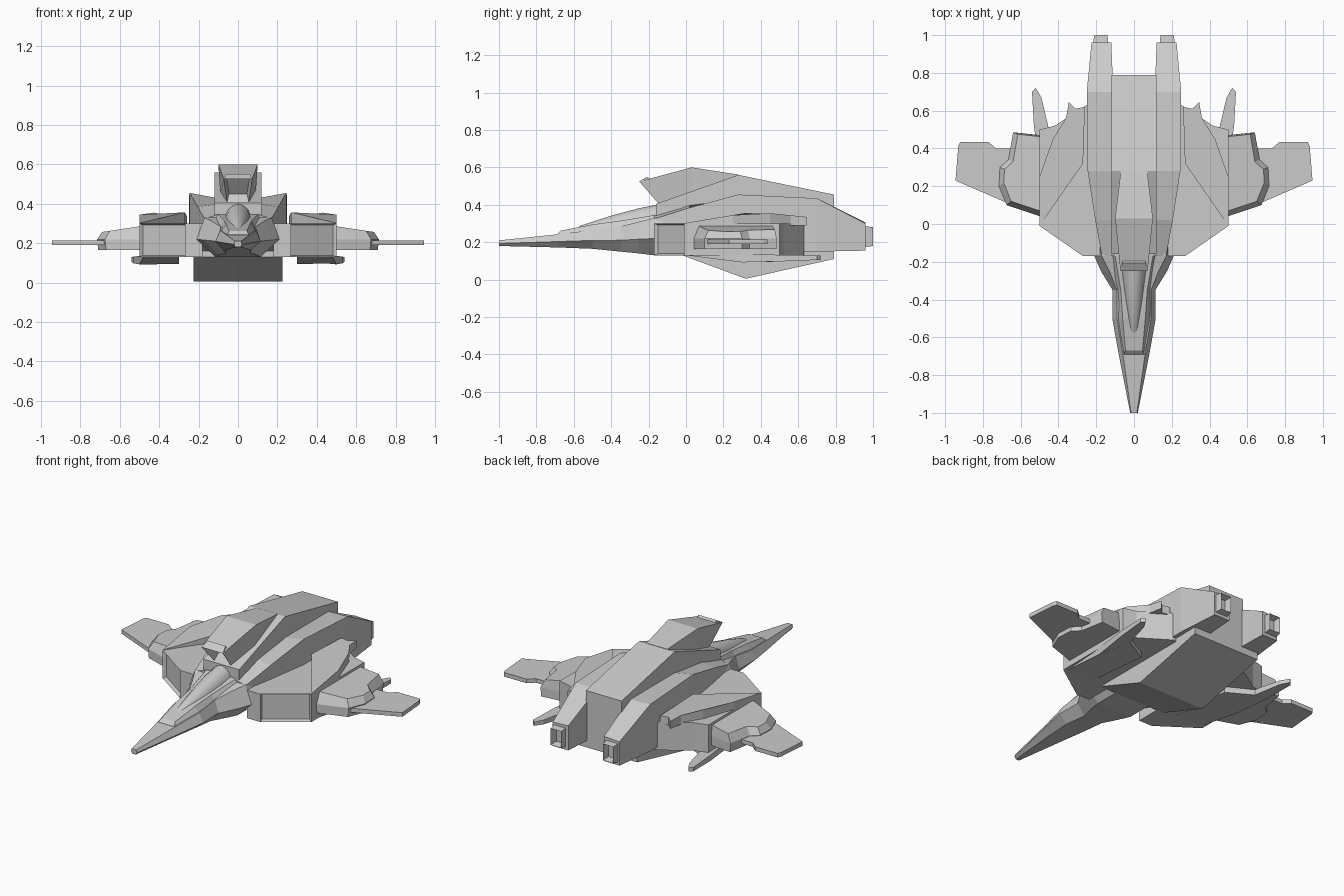
import bpy, bmesh
from mathutils import Vector

cube = bpy.data.objects.get("Cube")
if cube:
    bpy.data.objects.remove(cube)

hull = bpy.data.materials.new("hull_grey")
hull.use_nodes = True
GREY = (0.6, 0.6, 0.6, 1)
hull.diffuse_color = GREY
hull.node_tree.nodes["Principled BSDF"].inputs["Base Color"].default_value = GREY


def loft(name, rings, mirror=False, recess=None, smooth=False):
    """Skin equal-length rings of points, cap both ends, optionally recess
    the faces pointing along recess = (direction, rim, depth)."""
    bm = bmesh.new()
    rows = [[bm.verts.new(p) for p in ring] for ring in rings]
    count = len(rows[0])
    for a, b in zip(rows, rows[1:]):
        for i in range(count):
            j = (i + 1) % count
            bm.faces.new((a[i], a[j], b[j], b[i]))
    bm.faces.new(rows[0])
    bm.faces.new(rows[-1])
    bmesh.ops.recalc_face_normals(bm, faces=bm.faces)
    if recess:
        direction, rim, depth = recess
        bm.normal_update()
        aim = Vector(direction).normalized()
        for face in [f for f in bm.faces if f.normal.dot(aim) > 0.9]:
            bmesh.ops.inset_individual(bm, faces=[face], thickness=rim)
            bmesh.ops.translate(bm, verts=face.verts, vec=-aim * depth)
    mesh = bpy.data.meshes.new(name)
    bm.to_mesh(mesh)
    bm.free()
    mesh.materials.append(hull)
    obj = bpy.data.objects.new(name, mesh)
    bpy.context.collection.objects.link(obj)
    if mirror:
        obj.modifiers.new("Mirror", 'MIRROR')
    if smooth:
        bpy.ops.object.select_all(action='DESELECT')
        obj.select_set(True)
        bpy.context.view_layer.objects.active = obj
        bpy.ops.object.shade_smooth_by_angle(angle=0.7)
    return obj


def plate(name, outline, low, high, recess=None):
    """Mirrored slab over an xy outline; low and high are functions of y."""
    return loft(name, [[(x, y, low(y)) for x, y in outline],
                       [(x, y, high(y)) for x, y in outline]], True, recess)


def slab(name, profile, half):
    """Extrude a side profile (y, z) across the centre line."""
    return loft(name, [[(s * half, y, z) for y, z in profile] for s in (-1, 1)])


def flat(z):
    return lambda y: z


def box_ring(y, x0, x1, z0, z1, z2):
    """Four-sided section; z1 is the inner and z2 the outer top height."""
    return [(x0, y, z0), (x1, y, z0), (x1, y, z2), (x0, y, z1)]


def hull_ring(y, half, bottom, top, top_half):
    """Six-sided fuselage section with a flat top and keel."""
    mid = bottom + (top - bottom) * 0.45
    right = [(half * 0.55, y, bottom), (half, y, mid), (top_half, y, top)]
    return right + [(-x, y, z) for x, y, z in reversed(right)]


# Nose and forward fuselage
loft("nose_fuselage", [hull_ring(*s) for s in (
    (-1.0, .02, .18, .21, .015), (-.68, .083, .172, .243, .06),
    (-.5, .115, .165, .265, .09), (-.35, .113, .15, .285, .09),
    (-.25, .175, .14, .31, .13), (-.17, .21, .13, .33, .17),
    (.1, .21, .13, .33, .17))])

# Raised deck around the cockpit
loft("cockpit_deck", [hull_ring(*s) for s in (
    (-.69, .06, .2, .243, .055), (-.67, .065, .2, .262, .045),
    (-.5, .1, .2, .295, .06), (-.35, .1, .2, .315, .07),
    (-.17, .16, .2, .345, .1), (.1, .17, .2, .36, .1))])

# Rounded canopy
arc = [Vector((1, 0)), Vector((.92, .38)), Vector((.71, .71)), Vector((.38, .92))]
dome = arc + [Vector((0, 1))] + [Vector((-v.x, v.y)) for v in reversed(arc)]
loft("canopy", [[(v.x * half, y, base + v.y * (top - base)) for v in dome]
                for y, half, base, top in (
    (-.585, .022, .25, .275), (-.56, .03, .25, .29), (-.4, .052, .27, .342),
    (-.25, .068, .3, .382), (-.13, .072, .3, .405), (0, .07, .3, .42))], smooth=True)

# Central spine and wide belly
slab("central_spine", [(-.16, .2), (-.16, .405), (.28, .56), (.79, .455),
                       (.79, .11), (.32, .1), (0, .13)], .12)
slab("belly_hull", [(-.02, .13), (.32, .005), (.79, .11), (.79, .3), (-.02, .3)], .225)

# Dorsal scoop with an open mouth
loft("dorsal_scoop", [
    [(-.055, -.15, .41), (.055, -.15, .41), (.072, -.25, .525), (-.072, -.25, .525)],
    [(-.09, .03, .45), (.09, .03, .45), (.1, .03, .6), (-.1, .03, .6)],
    [(-.07, .28, .53), (.07, .28, .53), (.07, .28, .562), (-.07, .28, .562)]],
    recess=((0, -.75, -.65), .014, .05))

# Engine nacelles and nozzles
loft("engine_nacelle", [box_ring(*s) for s in (
    (-.17, .1, .17, .2, .345, .325), (.02, .1, .205, .15, .4, .385),
    (.28, .11, .245, .15, .43, .455), (.7, .11, .25, .15, .43, .435),
    (.96, .12, .225, .155, .305, .3))], True)
loft("engine_nozzle", [box_ring(*s) for s in (
    (.93, .135, .22, .17, .29, .29), (1.0, .14, .21, .18, .28, .28))],
    True, ((0, 1, 0), .014, .04))

# Inner wing boxes with framed intake and exhaust
INTAKE = (.57, -.82, 0)
plate("inner_wing_box", [(.18, -.17), (.27, -.17), (.5, -.01), (.5, .5),
                         (.42, .52), (.25, .63), (.18, .63)],
      flat(.13), flat(.3), (INTAKE, .012, .02))

# Blades lying over and under the wing boxes
plate("upper_blade", [(.5, -.01), (.5, .25), (.43, .45), (.36, .56), (.345, .645),
                      (.31, .61), (.26, .62), (.27, .32)],
      flat(.29), lambda y: .3 + .06 * min(1, (y + .02) / .36) - .1 * max(0, y - .4))
plate("lower_blade", [(.3, 0), (.48, 0), (.5, .3), (.53, .52), (.54, .7), (.52, .72),
                      (.49, .67), (.45, .5), (.3, .42)],
      lambda y: .13 - .04 * min(1, y / .32) + .04 * max(0, y - .32),
      lambda y: .135 - .02 * max(0, y - .4))

# Mid-wing pods, bevelled toward the top
pod = [(.49, .04), (.67, .1), (.71, .2), (.705, .3), (.66, .34), (.635, .485), (.49, .47)]
loft("wing_pod", [[(x, y, .165) for x, y in pod], [(x + .005, y, .22) for x, y in pod],
                  [(x - .02, y + (.02 if y < .25 else -.01), .29 - (x - .49) * .15)
                   for x, y in pod]], True)

# Thin outer wings with a stepped trailing edge
plate("outer_wing", [(.6, .08), (.68, .115), (.945, .23), (.93, .415), (.92, .435),
                     (.77, .435), (.73, .4), (.6, .4)], flat(.19), flat(.215))
